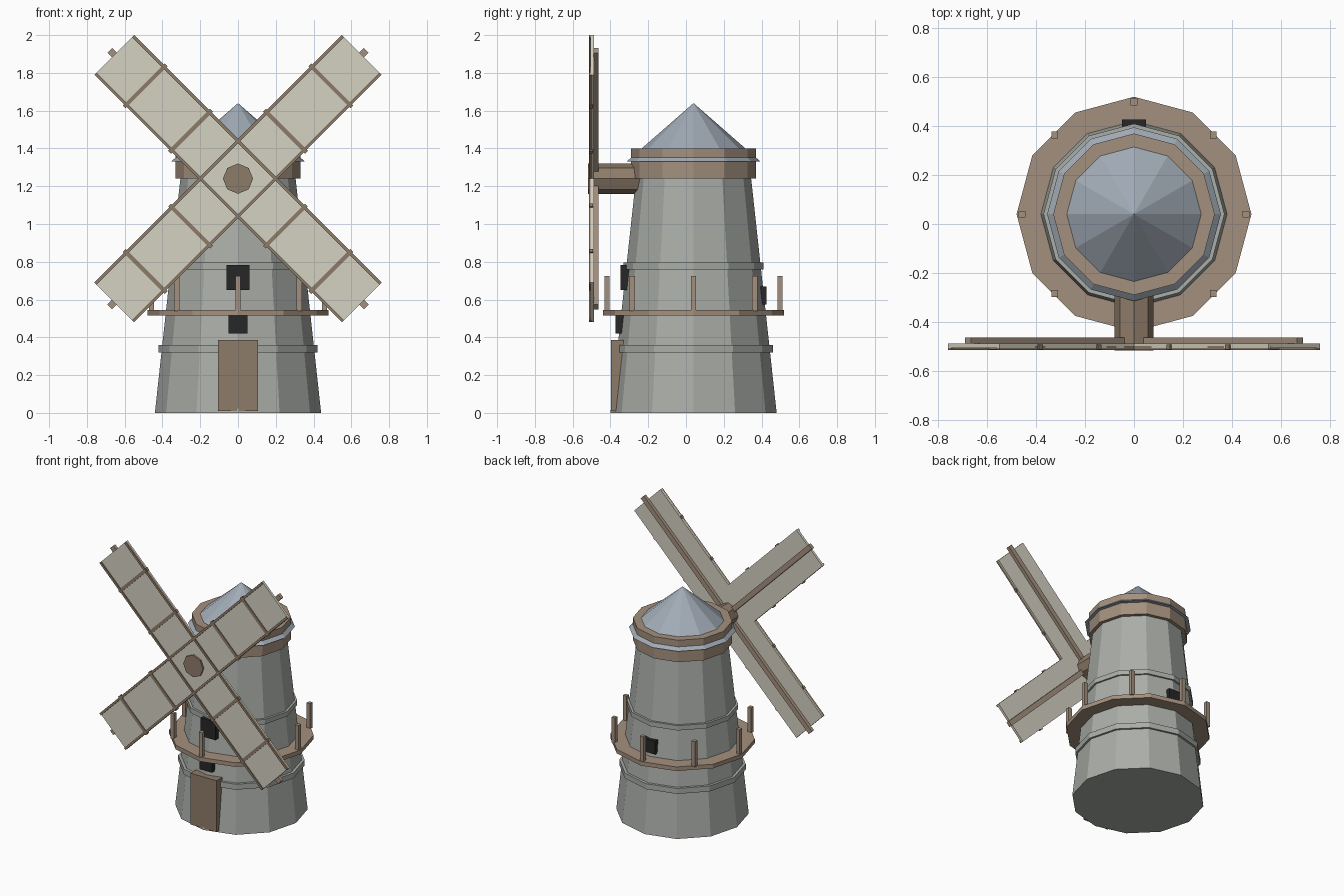
import bpy, math
from mathutils import Matrix

if "Cube" in bpy.data.objects:
    bpy.data.objects.remove(bpy.data.objects["Cube"])

CY = 0.04      # tower axis in y
HUB_Z = 1.24   # sail axis height


def material(name, rgb):
    m = bpy.data.materials.new(name)
    m.diffuse_color = (*rgb, 1)
    m.use_nodes = True
    m.node_tree.nodes["Principled BSDF"].inputs["Base Color"].default_value = m.diffuse_color
    return m


STONE = material("stone", (0.40, 0.42, 0.39))
WOOD = material("wood", (0.37, 0.28, 0.21))
DOOR = material("dark_wood", (0.27, 0.20, 0.14))
SLATE = material("slate", (0.36, 0.41, 0.47))
CLOTH = material("canvas", (0.66, 0.64, 0.54))
BLACK = material("opening", (0.02, 0.02, 0.02))


def finish(name, mat):
    ob = bpy.context.object
    ob.name = name
    ob.data.materials.append(mat)
    return ob


def ring(name, z0, z1, r0, r1, mat, sides=12):
    bpy.ops.mesh.primitive_cone_add(vertices=sides, radius1=r0, radius2=r1, depth=z1 - z0,
                                    location=(0, CY, (z0 + z1) / 2))
    return finish(name, mat)


def box(name, x, y, z, mat, spin=0):
    """Box from (min, max) ranges; spin turns it about the sail axis (z then relative to hub)."""
    bpy.ops.mesh.primitive_cube_add(size=1)
    ob = finish(name, mat)
    dims = [r[1] - r[0] for r in (x, y, z)]
    mid = [(r[0] + r[1]) / 2 for r in (x, y, z)]
    m = Matrix.Translation(mid) @ Matrix.Diagonal((*dims, 1))
    if spin:
        m = Matrix.Translation((0, 0, HUB_Z)) @ Matrix.Rotation(spin, 4, 'Y') @ m
    ob.data.transform(m)
    return ob


# Tower body and stone bands
ring("tower", 0, 1.25, 0.44, 0.304, STONE)
ring("lower_band", 0.32, 0.36, 0.42, 0.42, STONE)
ring("upper_band", 0.76, 0.795, 0.37, 0.37, STONE)

# Cap ring and roof
ring("cap_ring", 1.24, 1.40, 0.33, 0.33, WOOD)
ring("roof", 1.33, 1.64, 0.355, 0, SLATE)

# Balcony with railing posts
ring("balcony", 0.515, 0.545, 0.48, 0.48, WOOD)
for i in range(8):
    a = i * math.pi / 4
    px, py = 0.458 * math.cos(a), CY + 0.458 * math.sin(a)
    box(f"post_{i + 1}", (px - 0.014, px + 0.014), (py - 0.014, py + 0.014), (0.54, 0.725), WOOD)

# Door and windows
box("door", (-0.105, 0.105), (-0.397, -0.30), (0.01, 0.385), DOOR)
box("front_window_low", (-0.05, 0.05), (-0.373, -0.30), (0.42, 0.52), BLACK)
box("front_window_high", (-0.06, 0.06), (-0.347, -0.27), (0.65, 0.782), BLACK)
box("back_window", (-0.05, 0.05), (0.36, 0.427), (0.573, 0.67), BLACK)

# Sail shaft with eight sides
bpy.ops.mesh.primitive_cylinder_add(vertices=8, radius=0.08, depth=0.318,
                                    location=(0, -0.359, HUB_Z), rotation=(math.pi / 2, 0, 0))
finish("sail_shaft", DOOR)

# Two crossed double sails: canvas, stock, edge rails and crossbars
L, W = 0.926, 0.149
for n, spin in enumerate((math.pi / 4, -math.pi / 4), 1):
    box(f"sail_{n}_canvas", (-W, W), (-0.506, -0.488), (-L, L), CLOTH, spin)
    box(f"sail_{n}_stock", (-0.018, 0.018), (-0.489, -0.464), (-0.96, 0.96), WOOD, spin)
    for s in (-1, 1):
        c = s * (W - 0.008)
        box(f"sail_{n}_rail", (c - 0.008, c + 0.008), (-0.514, -0.498), (-L, L), DOOR, spin)
        for u in (0.355, 0.695):
            box(f"sail_{n}_crossbar", (-0.157, 0.157), (-0.512, -0.492),
                (s * u - 0.011, s * u + 0.011), DOOR, spin)
